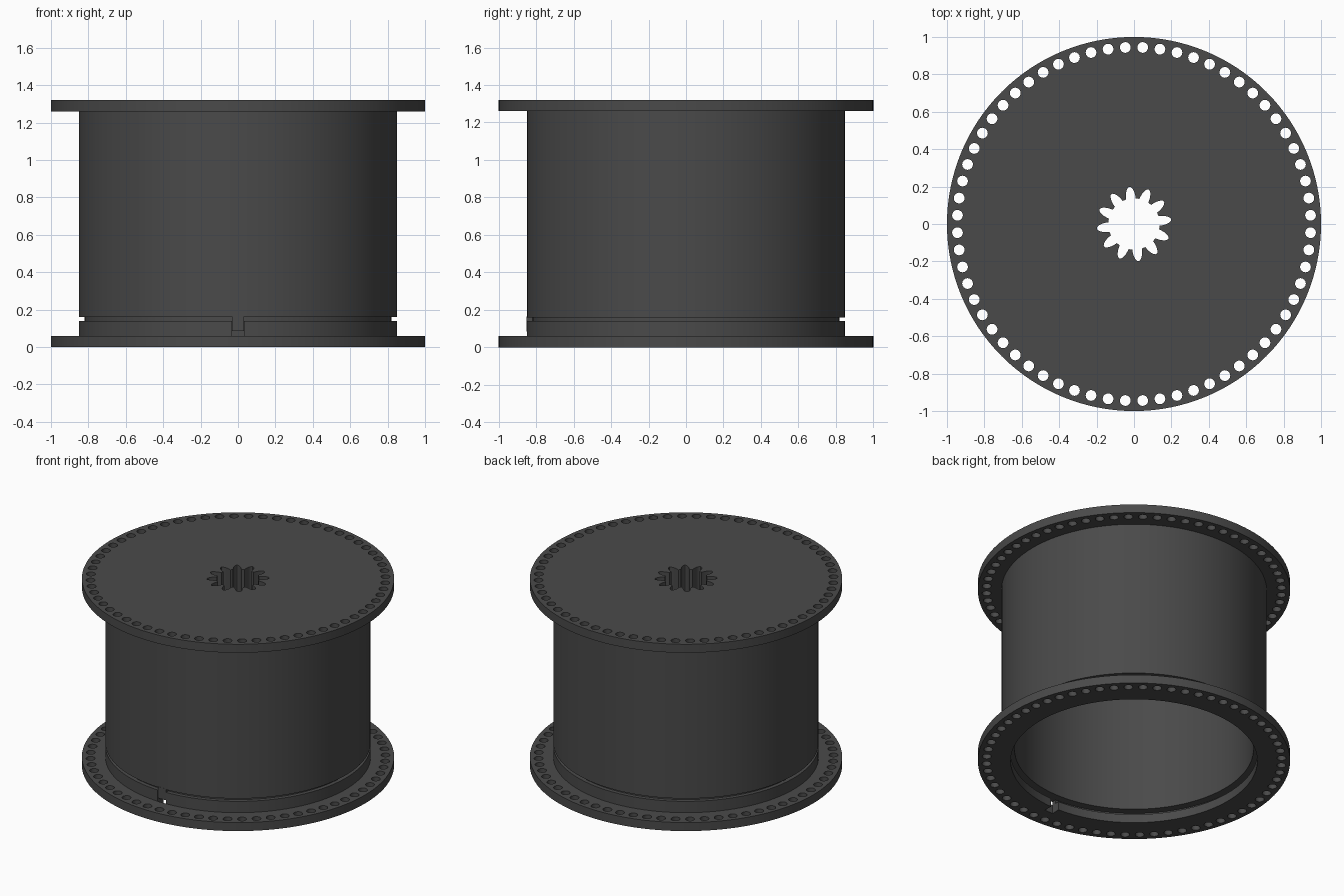
import bpy, bmesh, math
from math import sin, cos, pi, radians

if "Cube" in bpy.data.objects:
    bpy.data.objects.remove(bpy.data.objects["Cube"])

charcoal = bpy.data.materials.new("charcoal plastic")
charcoal.diffuse_color = (0.068, 0.068, 0.068, 1)
charcoal.use_nodes = True
charcoal.node_tree.nodes["Principled BSDF"].inputs["Base Color"].default_value = charcoal.diffuse_color


def finish(ob):
    """Weld, fix normals, colour and smooth a mesh object."""
    bm = bmesh.new()
    bm.from_mesh(ob.data)
    bmesh.ops.remove_doubles(bm, verts=bm.verts, dist=0.0001)
    bmesh.ops.recalc_face_normals(bm, faces=bm.faces)
    bm.to_mesh(ob.data)
    bm.free()
    ob.data.materials.clear()
    ob.data.materials.append(charcoal)
    bpy.ops.object.select_all(action='DESELECT')
    ob.select_set(True)
    bpy.context.view_layer.objects.active = ob
    bpy.ops.object.shade_smooth_by_angle(angle=radians(30))


def arc(r, a0, a1, n):
    return [(r * cos(a0 + (a1 - a0) * i / n), r * sin(a0 + (a1 - a0) * i / n))
            for i in range(n + 1)]


def circle(r, n, cx=0, cy=0):
    return [(cx + x, cy + y) for x, y in arc(r, 0, 2 * pi, n)[:-1]]


def extrude(name, loops, z0, z1):
    """Solid plate from an outline with holes."""
    cu = bpy.data.curves.new(name + "_outline", 'CURVE')
    cu.dimensions = '2D'
    cu.fill_mode = 'BOTH'
    cu.extrude = (z1 - z0) / 2
    for loop in loops:
        sp = cu.splines.new('POLY')
        sp.points.add(len(loop) - 1)
        for p, (x, y) in zip(sp.points, loop):
            p.co = (x, y, 0, 1)
        sp.use_cyclic_u = True
    tmp = bpy.data.objects.new(name + "_tmp", cu)
    bpy.context.collection.objects.link(tmp)
    deps = bpy.context.evaluated_depsgraph_get()
    me = bpy.data.meshes.new_from_object(tmp.evaluated_get(deps))
    bpy.data.objects.remove(tmp)
    for v in me.vertices:
        v.co.z += (z0 + z1) / 2
    ob = bpy.data.objects.new(name, me)
    bpy.context.collection.objects.link(ob)
    finish(ob)
    return ob


def lathe(name, profile, n=128):
    """Closed ring from an (r, z) profile."""
    bm = bmesh.new()
    rings = [[bm.verts.new((r * cos(2 * pi * i / n), r * sin(2 * pi * i / n), z))
              for r, z in profile] for i in range(n)]
    m = len(profile)
    for i in range(n):
        a, b = rings[i], rings[(i + 1) % n]
        for j in range(m):
            k = (j + 1) % m
            bm.faces.new((a[j], b[j], b[k], a[k]))
    me = bpy.data.meshes.new(name)
    bm.to_mesh(me)
    bm.free()
    ob = bpy.data.objects.new(name, me)
    bpy.context.collection.objects.link(ob)
    finish(ob)
    return ob


# Ring of small holes shared by both flanges
HOLES = 64
rim_holes = [circle(0.029, 16, 0.945 * cos(2 * pi * (i + 0.5) / HOLES),
                    0.945 * sin(2 * pi * (i + 0.5) / HOLES)) for i in range(HOLES)]

# Splined shaft hole: rounded lobes around a core circle
LOBES, CORE = 12, 0.135
spline_hole = []
for i in range(LOBES):
    a = radians(7) + 2 * pi * i / LOBES
    for k in range(13):
        t = -pi / 2 + pi * k / 12
        u, v = CORE + 0.065 * cos(t), 0.026 * sin(t)
        spline_hole.append((u * cos(a) - v * sin(a), u * sin(a) + v * cos(a)))

# Upper part: flange, shaft boss, drum with stepped sleeve, locking tab
extrude("top_flange", [circle(1, 128), spline_hole] + rim_holes, 1.26, 1.32)
extrude("shaft_boss", [circle(0.25, 64), spline_hole], 1.05, 1.26)
lathe("drum", [(0.85, 0.16), (0.85, 1.26), (0.765, 1.26), (0.765, 0.085),
               (0.82, 0.085), (0.82, 0.16)])
front = -pi / 2
extrude("locking_tab", [arc(0.851, front - 0.036, front + 0.036, 4)
                        + arc(0.815, front + 0.036, front - 0.036, 4)], 0.085, 0.165)

# Lower part: open flange with a key notch, and a collar split at the front
notch = 0.039
flange_bore = (arc(0.79, front + notch, front + 2 * pi - notch, 126)
               + arc(0.85, front - notch, front + notch, 4))
extrude("bottom_flange", [circle(1, 128), flange_bore] + rim_holes, 0, 0.06)
extrude("bottom_collar", [arc(0.85, front + notch, front + 2 * pi - notch, 126)
                          + arc(0.823, front + 2 * pi - notch, front + notch, 126)],
        0.06, 0.14)
